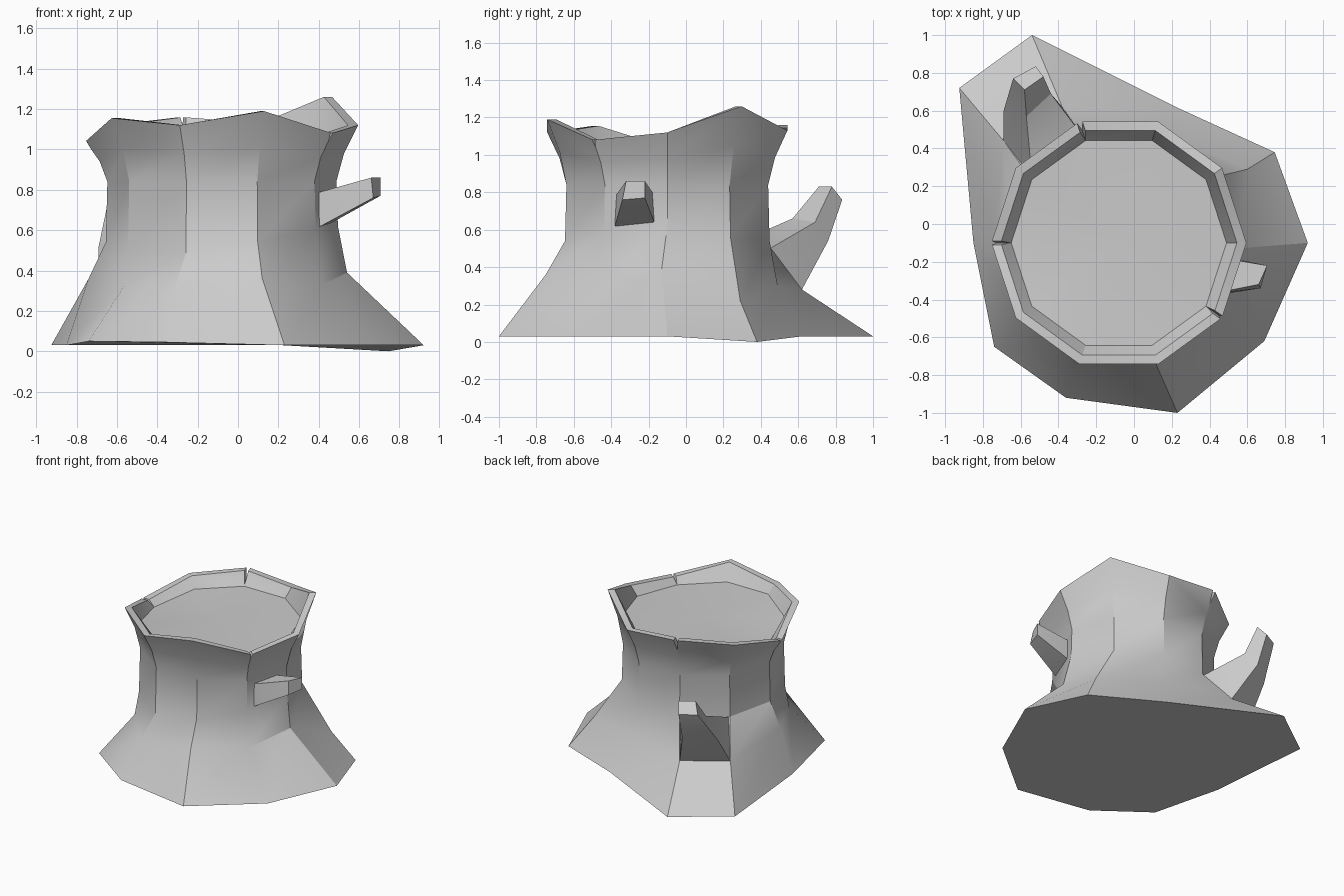
import bpy, bmesh
from math import cos, sin, radians
from mathutils import Vector

if "Cube" in bpy.data.objects:
    bpy.data.objects.remove(bpy.data.objects["Cube"])

CX, CY = -0.08, -0.10   # trunk axis
N = 10


def ring(r, z):
    zs = z if isinstance(z, list) else [z] * N
    return [(CX + r * cos(radians(36 * i)), CY + r * sin(radians(36 * i)), zs[i]) for i in range(N)]


def loft(name, rings, smooth=True):
    """Skin a stack of closed rings and cap both ends."""
    bm = bmesh.new()
    vs = [[bm.verts.new(p) for p in r] for r in rings]
    n = len(vs[0])
    for a, b in zip(vs, vs[1:]):
        for i in range(n):
            j = (i + 1) % n
            bm.faces.new((a[i], a[j], b[j], b[i]))
    bm.faces.new(vs[0][::-1])
    top = bm.faces.new(vs[-1])
    if n == N:
        bmesh.ops.poke(bm, faces=[top])
    bmesh.ops.recalc_face_normals(bm, faces=bm.faces)
    me = bpy.data.meshes.new(name)
    bm.to_mesh(me)
    bm.free()
    ob = bpy.data.objects.new(name, me)
    bpy.context.collection.objects.link(ob)
    if smooth:
        bpy.ops.object.select_all(action='DESELECT')
        ob.select_set(True)
        bpy.context.view_layer.objects.active = ob
        bpy.ops.object.shade_smooth_by_angle(angle=radians(30))
    return ob


# Trunk: spreading roots, narrow waist, flared uneven rim, sunken cut face
base = [(.92, -.10, .03), (.745, .38, 0), (.22, .62, .03), (-.54, 1, .03), (-.925, .72, .03),
        (-.85, -.10, .03), (-.74, -.65, .05), (-.36, -.92, .045), (.23, -1, .03), (.69, -.62, .03)]
flare = [(.54, -.13, .39), (.60, .29, .22), (.12, .49, .30), (-.38, .62, .28), (-.69, .44, .29),
         (-.74, -.10, .36), (-.56, -.47, .33), (-.315, -.75, .30), (.12, -.75, .36), (.42, -.46, .33)]
waist_z = [.62, .56, .54, .51, .52, .54, .50, .49, .54, .60]
rim_z = [1.12, 1.26, 1.13, 1.16, 1.12, 1.04, 1.155, 1.12, 1.19, 1.08]
shoulder_z = [.84 + .5 * (z - .84) for z in rim_z]
floor_z = [1.05, 1.06, 1.06, 1.06, 1.04, 1.0, 1.04, 1.06, 1.06, 1.04]
trunk = loft("stump_trunk", [base, flare, ring(.575, waist_z), ring(.567, .84),
                             ring(.605, shoulder_z), ring(.675, rim_z), ring(.625, rim_z),
                             ring(.57, floor_z)])

# Cracks in the rim: thin radial wedges
for k in (3, 5, 9):
    a = radians(36 * k)
    out, side = Vector((cos(a), sin(a), 0)), Vector((-sin(a), cos(a), 0))
    c = Vector((CX, CY, 0))
    top, low = rim_z[k] + .06, max(rim_z[k] - .10, floor_z[k] + .003)
    tri = [[c + out * r + side * s + Vector((0, 0, z))
            for s, z in ((-.024, top), (.024, top), (0, low))] for r in (.56, .8)]
    cutter = loft("crack_cutter", tri, False)
    cutter.hide_render = True
    cutter.hide_set(True)
    mod = trunk.modifiers.new("crack", 'BOOLEAN')
    mod.operation = 'DIFFERENCE'
    mod.solver = 'EXACT'
    mod.object = cutter

# Short side branch
loft("side_branch", [
    [(.36, -.17, .79), (.33, -.38, .79), (.36, -.38, .61), (.42, -.17, .62)],
    [(.47, -.18, .80), (.41, -.37, .79), (.41, -.38, .62), (.47, -.17, .64)],
    [(.705, -.22, .86), (.66, -.32, .86), (.67, -.34, .76), (.705, -.22, .77)]])

# Bent back branch growing above the long root
loft("back_branch", [
    [(-.24, .38, .50), (-.50, .20, .51), (-.62, .38, .30), (-.34, .54, .29)],
    [(-.26, .45, .50), (-.54, .25, .52), (-.69, .44, .29), (-.38, .62, .28)],
    [(-.44, .69, .64), (-.57, .57, .66), (-.69, .60, .52), (-.50, .76, .54)],
    [(-.48, .78, .83), (-.58, .71, .83), (-.64, .77, .76), (-.52, .835, .76)]])
